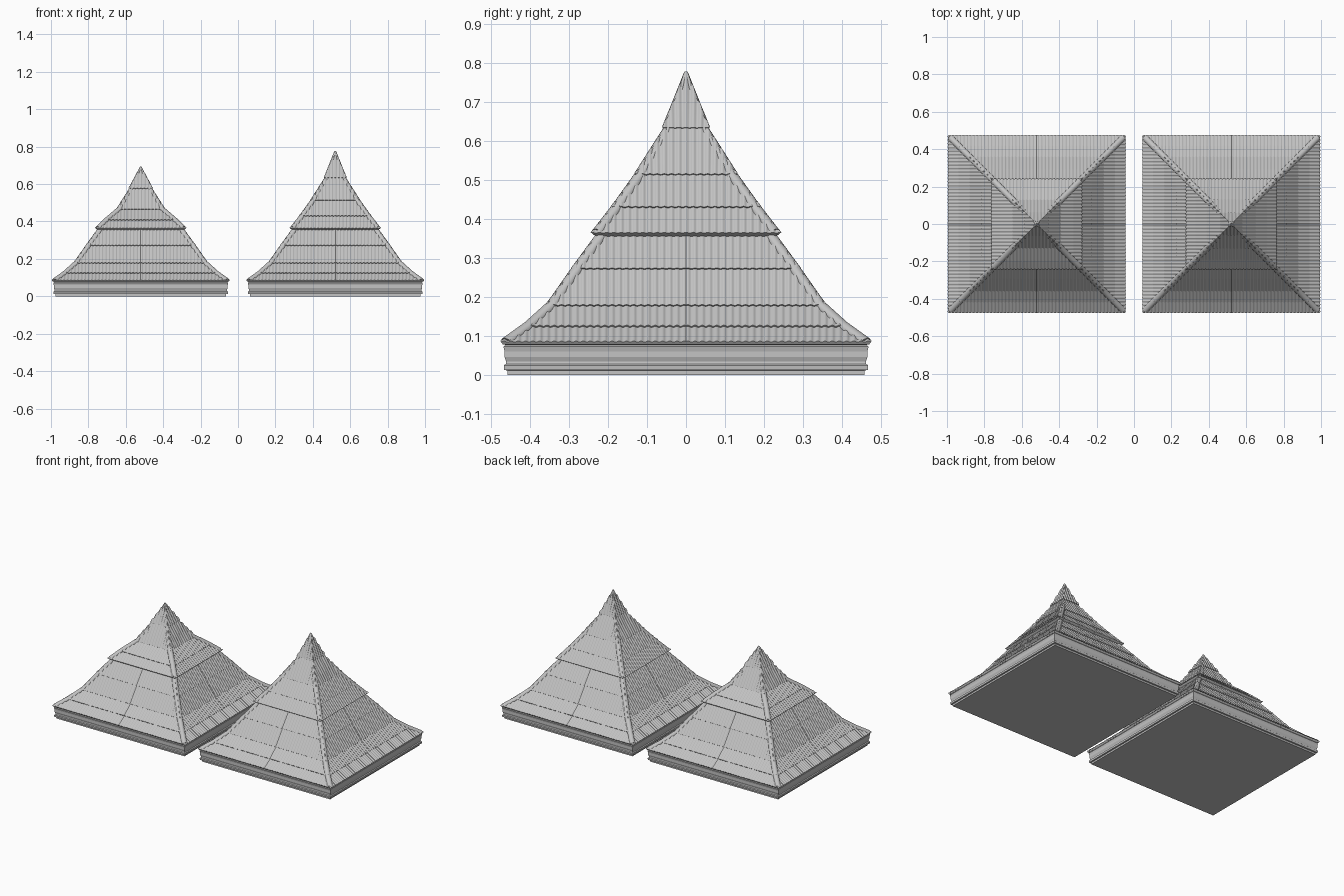
import bpy, bmesh, math
from mathutils import Vector

cube = bpy.data.objects.get("Cube")
if cube:
    bpy.data.objects.remove(cube, do_unlink=True)

grey = bpy.data.materials.new("roof grey")
grey.use_nodes = True
GREY = (0.55, 0.55, 0.55, 1)
grey.diffuse_color = GREY
grey.node_tree.nodes["Principled BSDF"].inputs["Base Color"].default_value = GREY

PITCH, AMP = 0.0185, 0.0022


def add(name, mesh, loc, turn=0.0):
    """Link a mesh as a named object."""
    ob = bpy.data.objects.new(name, mesh)
    ob.location = loc
    ob.rotation_euler.z = turn
    bpy.context.collection.objects.link(ob)
    return ob


def finish(bm, name):
    bmesh.ops.recalc_face_normals(bm, faces=bm.faces)
    me = bpy.data.meshes.new(name)
    bm.to_mesh(me)
    bm.free()
    me.materials.append(grey)
    return me


def square_loft(name, profile, loc):
    """Closed solid of square rings from (half width, height) pairs."""
    bm = bmesh.new()
    rings = [[bm.verts.new((sx * r, sy * r, z))
              for sx, sy in ((-1, -1), (1, -1), (1, 1), (-1, 1))] for r, z in profile]
    for a, b in zip(rings, rings[1:]):
        for i in range(4):
            j = (i + 1) % 4
            bm.faces.new((a[i], a[j], b[j], b[i]))
    bm.faces.new(rings[0][::-1])
    bm.faces.new(rings[-1])
    return add(name, finish(bm, name), loc)


def tile_mesh(name, profile, seam):
    """Overlapping corrugated sheets of one side, trimmed along the hips."""
    bm = bmesh.new()
    for (r0, z0), (r1, z1) in zip(profile, profile[1:]):
        n = Vector((z1 - z0, r0 - r1)).normalized()
        half = r0 + 0.012
        count = math.ceil(half / PITCH * 6)
        rows = []
        for i in range(-count, count + 1):
            x = half * i / count
            phase = math.tau * abs(x) / PITCH
            wave = AMP * (math.sin(phase) if seam else math.cos(phase))
            column = []
            for r, z, lift in ((r0, z0, -0.004), (r0, z0, 0.005 + wave), (r1, z1, 0.001 + wave)):
                column.append(bm.verts.new((x, -(r + n.x * lift), z + n.y * lift)))
            rows.append(column)
        for a, b in zip(rows, rows[1:]):
            for k in range(2):
                bm.faces.new((a[k], b[k], b[k + 1], a[k + 1]))
    for s in (-1, 1):
        bmesh.ops.bisect_plane(bm, geom=bm.verts[:] + bm.edges[:] + bm.faces[:],
                               plane_co=(0, 0, 0), plane_no=(s, 1, 0), clear_outer=True)
    return finish(bm, name)


def hip_mesh(name, profile, radius):
    """Rounded cap running up one corner."""
    sides = 10
    bm = bmesh.new()
    rings = []
    for r, z in profile:
        rad = min(radius, 0.004 + r * 0.12)
        c = max(r - radius * 0.75, 0.001)
        ring = []
        for i in range(sides):
            a = math.tau * i / sides
            across, up = rad * math.cos(a), rad * math.sin(a)
            out = c + up * 0.45
            ring.append(bm.verts.new((out + across * 0.7, -out + across * 0.7, z + 0.003 + up * 0.6)))
        rings.append(ring)
    for a, b in zip(rings, rings[1:]):
        for i in range(sides):
            j = (i + 1) % sides
            bm.faces.new((a[i], a[j], b[j], b[i]))
    bm.faces.new(rings[0])
    bm.faces.new(rings[-1])
    return finish(bm, name)


def build_tier(tag, profile, loc, seam):
    # Solid core below the sheets, closed by a flat soffit
    core = [(max(r - 0.004, 0.001), z - 0.002) for r, z in profile]
    r0, z0 = profile[0]
    square_loft(tag + "_core", [(r0 - 0.015, z0 - 0.008)] + core, loc)
    tiles = tile_mesh(tag + "_tiles", profile, seam)
    hip = hip_mesh(tag + "_hip_cap", profile, 0.017)
    for k in range(4):
        for part, mesh in (("_tiles", tiles), ("_hip_cap", hip)):
            smooth.append(add(f"{tag}{part}_{k}", mesh, loc, k * math.pi / 2))


# Moulded base, lower tier, and the two upper tiers
BASE = [(0.457, 0), (0.457, 0.011), (0.466, 0.012), (0.467, 0.024), (0.462, 0.028),
        (0.461, 0.034), (0.465, 0.045), (0.465, 0.06), (0.468, 0.072), (0.46, 0.08)]
LOWER = [(0.472, 0.081), (0.415, 0.122), (0.355, 0.176), (0.289, 0.27), (0.222, 0.362)]
TALL = [(0.239, 0.361), (0.187, 0.428), (0.127, 0.512), (0.055, 0.632), (0.003, 0.772)]
SHORT = [(0.239, 0.361), (0.193, 0.406), (0.125, 0.464), (0.059, 0.575), (0.003, 0.688)]

smooth = []
for side, x, upper in (("left", 0.52, TALL), ("right", -0.52, SHORT)):
    loc = (x, 0, 0)
    square_loft(side + "_base", BASE, loc)
    build_tier(side + "_lower_roof", LOWER, loc, True)
    build_tier(side + "_upper_roof", upper, loc, False)

# Smooth corrugations and caps, keeping the sheet edges sharp
bpy.ops.object.select_all(action='DESELECT')
for ob in smooth:
    ob.select_set(True)
bpy.context.view_layer.objects.active = smooth[0]
bpy.ops.object.shade_smooth_by_angle(angle=math.radians(45))
